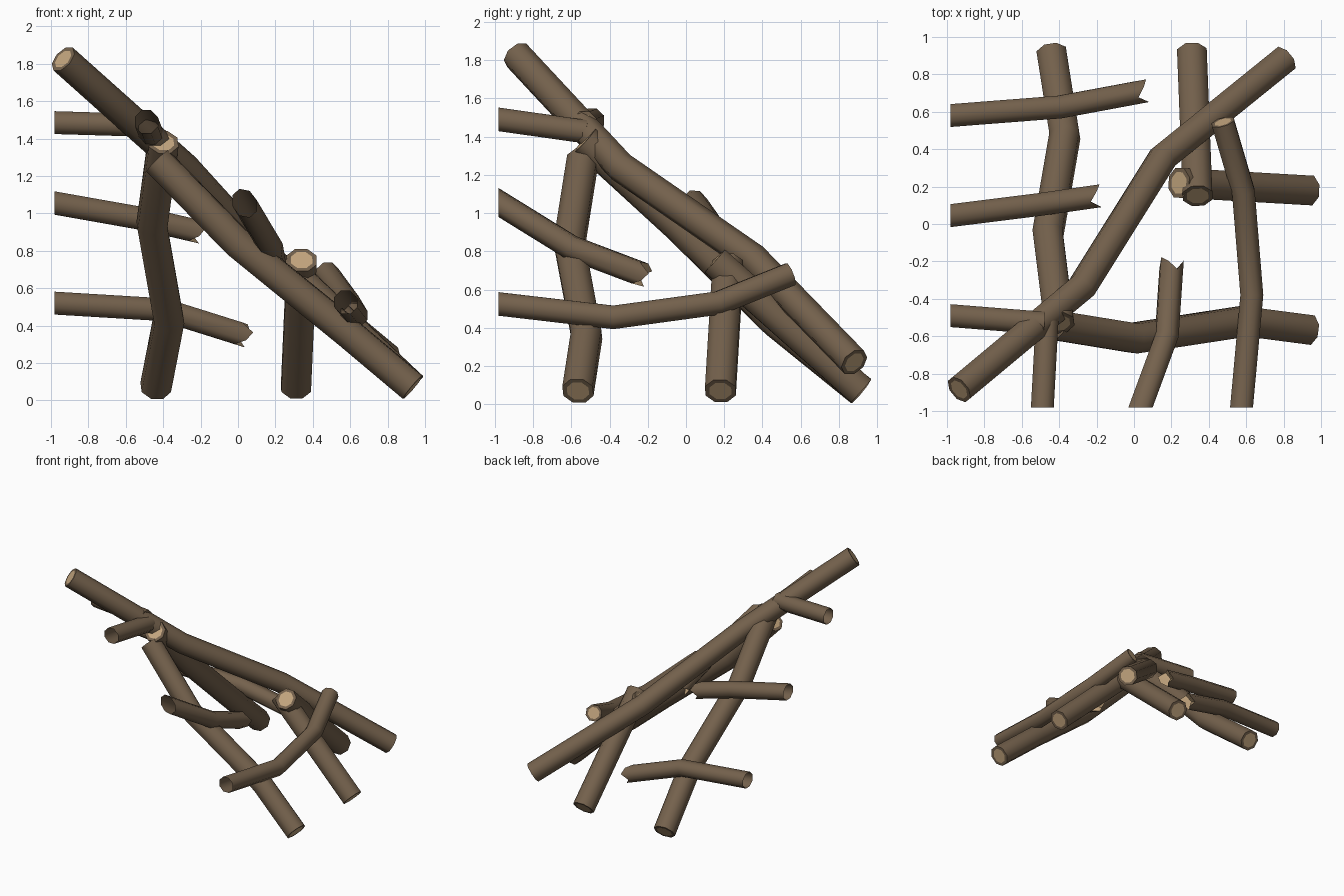
import bpy, bmesh, math
from mathutils import Vector

if "Cube" in bpy.data.objects:
    bpy.data.objects.remove(bpy.data.objects["Cube"])

SIDES = 8


def material(name, rgb):
    m = bpy.data.materials.new(name)
    m.diffuse_color = (*rgb, 1)
    m.use_nodes = True
    m.node_tree.nodes["Principled BSDF"].inputs["Base Color"].default_value = m.diffuse_color
    return m


BARK = material("brown_bark", (0.175, 0.12, 0.073))
WOOD = material("pale_cut_wood", (0.55, 0.38, 0.21))


def sawn_end(bm, ring, centre):
    # flat bark rim around a pale disc
    inner = [bm.verts.new(centre + (v.co - centre) * 0.72) for v in ring]
    for i in range(SIDES):
        j = (i + 1) % SIDES
        bm.faces.new((ring[i], ring[j], inner[j], inner[i]))
    bm.faces.new(inner).material_index = 1


def broken_end(bm, ring, centre, d):
    # jagged splintered rim with a sunken pale core
    for i, v in enumerate(ring):
        v.co += d * (0.035, -0.03, 0.01, 0.04, -0.01, 0.03, -0.035, 0.01)[i]
    core = bm.verts.new(centre - d * 0.05)
    for i in range(SIDES):
        bm.faces.new((ring[i], ring[(i + 1) % SIDES], core)).material_index = 1


def log(name, points, radius, start="sawn", end="sawn"):
    """Mitred round log along a path; start may be 'open' (cut square to an axis)."""
    pts = [Vector(p) for p in points]
    dirs = [(b - a).normalized() for a, b in zip(pts, pts[1:])]
    d = dirs[0]
    side = d.cross(Vector((0, 0, 1))).normalized()
    up = side.cross(d)
    bm = bmesh.new()
    # first ring
    n = d.copy()
    if start == "open":
        n = Vector((1, 0, 0)) if abs(d.x) > abs(d.y) else Vector((0, 1, 0))
    co = []
    for i in range(SIDES):
        a = math.tau * (i + 0.5) / SIDES
        p = pts[0] + (side * math.cos(a) + up * math.sin(a)) * radius
        co.append(p + d * ((pts[0] - p).dot(n) / d.dot(n)))
    rings = [[bm.verts.new(p) for p in co]]
    # slide the ring along each stretch to the next mitre plane
    for k, d in enumerate(dirs):
        n = (d + dirs[k + 1]).normalized() if k + 1 < len(dirs) else d
        co = [p + d * ((pts[k + 1] - p).dot(n) / d.dot(n)) for p in co]
        rings.append([bm.verts.new(p) for p in co])
    for a, b in zip(rings, rings[1:]):
        for i in range(SIDES):
            j = (i + 1) % SIDES
            bm.faces.new((a[i], a[j], b[j], b[i]))
    if start == "sawn":
        sawn_end(bm, rings[0], pts[0])
    if end == "sawn":
        sawn_end(bm, rings[-1], pts[-1])
    else:
        broken_end(bm, rings[-1], pts[-1], dirs[-1])
    bmesh.ops.recalc_face_normals(bm, faces=bm.faces)
    me = bpy.data.meshes.new(name)
    bm.to_mesh(me)
    bm.free()
    me.materials.append(BARK)
    me.materials.append(WOOD)
    ob = bpy.data.objects.new(name, me)
    bpy.context.collection.objects.link(ob)
    bpy.ops.object.select_all(action="DESELECT")
    ob.select_set(True)
    bpy.context.view_layer.objects.active = ob
    bpy.ops.object.shade_smooth_by_angle(angle=math.radians(50))


# hip log running down the corner of the roof
log("hip_log", [(-0.935, -0.885, 1.825), (-0.28, -0.34, 1.24),
                (0.155, 0.355, 0.76), (0.805, 0.88, 0.22)], 0.08)

# rafters of the back slope
log("back_rafter_long", [(-0.44, 0.915, 0.07), (-0.37, 0.47, 0.43),
                         (-0.46, -0.05, 0.94), (-0.40, -0.53, 1.38)], 0.086)
log("back_rafter_short", [(0.31, 0.915, 0.07), (0.34, 0.15, 0.75)], 0.086)

# rafters of the right slope
log("right_rafter_long", [(0.935, -0.565, 0.07), (0.59, -0.52, 0.36),
                          (0.0, -0.61, 0.84), (-0.43, -0.54, 1.28)], 0.086)
log("right_rafter_short", [(0.935, 0.18, 0.07), (0.24, 0.22, 0.73)], 0.086)

# cross poles of the back slope, open where they meet the next roof piece
log("back_pole_high", [(-0.98, -0.49, 1.485), (-0.48, -0.53, 1.47)], 0.066, "open")
log("back_pole_middle", [(-0.98, 0.045, 1.055), (-0.5, 0.105, 0.97),
                         (-0.22, 0.145, 0.905)], 0.066, "open", "broken")
log("back_pole_low", [(-0.98, 0.58, 0.52), (-0.4, 0.625, 0.485),
                      (0.03, 0.705, 0.35)], 0.066, "open", "broken")

# cross poles of the right slope
log("right_pole_high", [(-0.49, -0.98, 1.49), (-0.465, -0.52, 1.425)], 0.066, "open")
log("right_pole_middle", [(0.035, -0.98, 1.055), (0.175, -0.6, 0.82),
                          (0.2, -0.23, 0.68)], 0.066, "open", "broken")
log("right_pole_low", [(0.575, -0.98, 0.525), (0.63, -0.38, 0.455),
                       (0.585, 0.17, 0.53), (0.475, 0.545, 0.68)], 0.066, "open")
